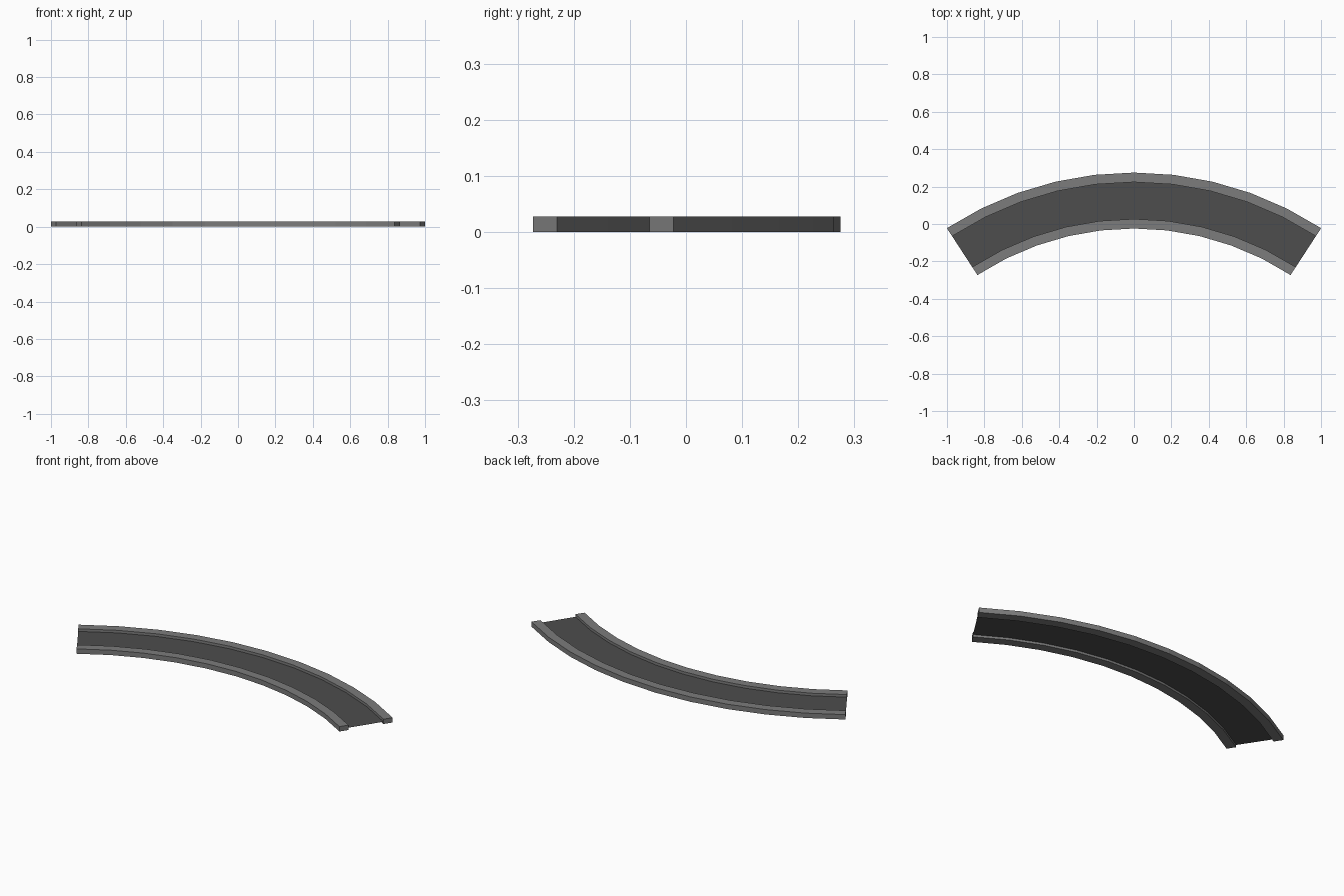
import bpy
import bmesh
from math import sin, cos, radians

# Remove the default cube
if "Cube" in bpy.data.objects:
    bpy.data.objects.remove(bpy.data.objects["Cube"], do_unlink=True)

OUTER, INNER = 1.832, 1.533      # arc radii of the whole track
CENTRE_Y = 0.275 - OUTER
HALF_ANGLE = radians(33.1)
SEGMENTS = 10
KERB_WIDTH, KERB_HEIGHT, DECK_Z = 0.051, 0.028, 0.013


def make_material(name, grey):
    mat = bpy.data.materials.new(name)
    mat.use_nodes = True
    colour = (grey, grey, grey, 1)
    mat.diffuse_color = colour
    bsdf = mat.node_tree.nodes["Principled BSDF"]
    bsdf.inputs["Base Color"].default_value = colour
    bsdf.inputs["Roughness"].default_value = 0.9
    return mat


def sweep(name, profile, closed, mat):
    """Sweep a (radius, height) profile along the faceted arc."""
    bm = bmesh.new()
    rings = []
    for i in range(SEGMENTS + 1):
        a = HALF_ANGLE * (2 * i / SEGMENTS - 1)
        rings.append([bm.verts.new((r * sin(a), CENTRE_Y + r * cos(a), z))
                      for r, z in profile])
    n = len(profile)
    for a, b in zip(rings, rings[1:]):
        for j in range(n if closed else n - 1):
            k = (j + 1) % n
            bm.faces.new((a[j], b[j], b[k], a[k]))
    if closed:
        bm.faces.new(rings[0])
        bm.faces.new(rings[-1])
        bmesh.ops.recalc_face_normals(bm, faces=bm.faces)
    mesh = bpy.data.meshes.new(name)
    bm.to_mesh(mesh)
    bm.free()
    mesh.materials.append(mat)
    obj = bpy.data.objects.new(name, mesh)
    bpy.context.collection.objects.link(obj)
    return obj


kerb_grey = make_material("kerb_grey", 0.2)
asphalt = make_material("asphalt_grey", 0.075)

# Raised kerbs along both edges
for name, r in (("outer_kerb", OUTER - KERB_WIDTH), ("inner_kerb", INNER)):
    sweep(name, [(r, 0), (r + KERB_WIDTH, 0),
                 (r + KERB_WIDTH, KERB_HEIGHT), (r, KERB_HEIGHT)], True, kerb_grey)

# Thin road sheet between the kerbs, facing up
sweep("road_deck", [(OUTER - KERB_WIDTH, DECK_Z),
                    (INNER + KERB_WIDTH, DECK_Z)], False, asphalt)
